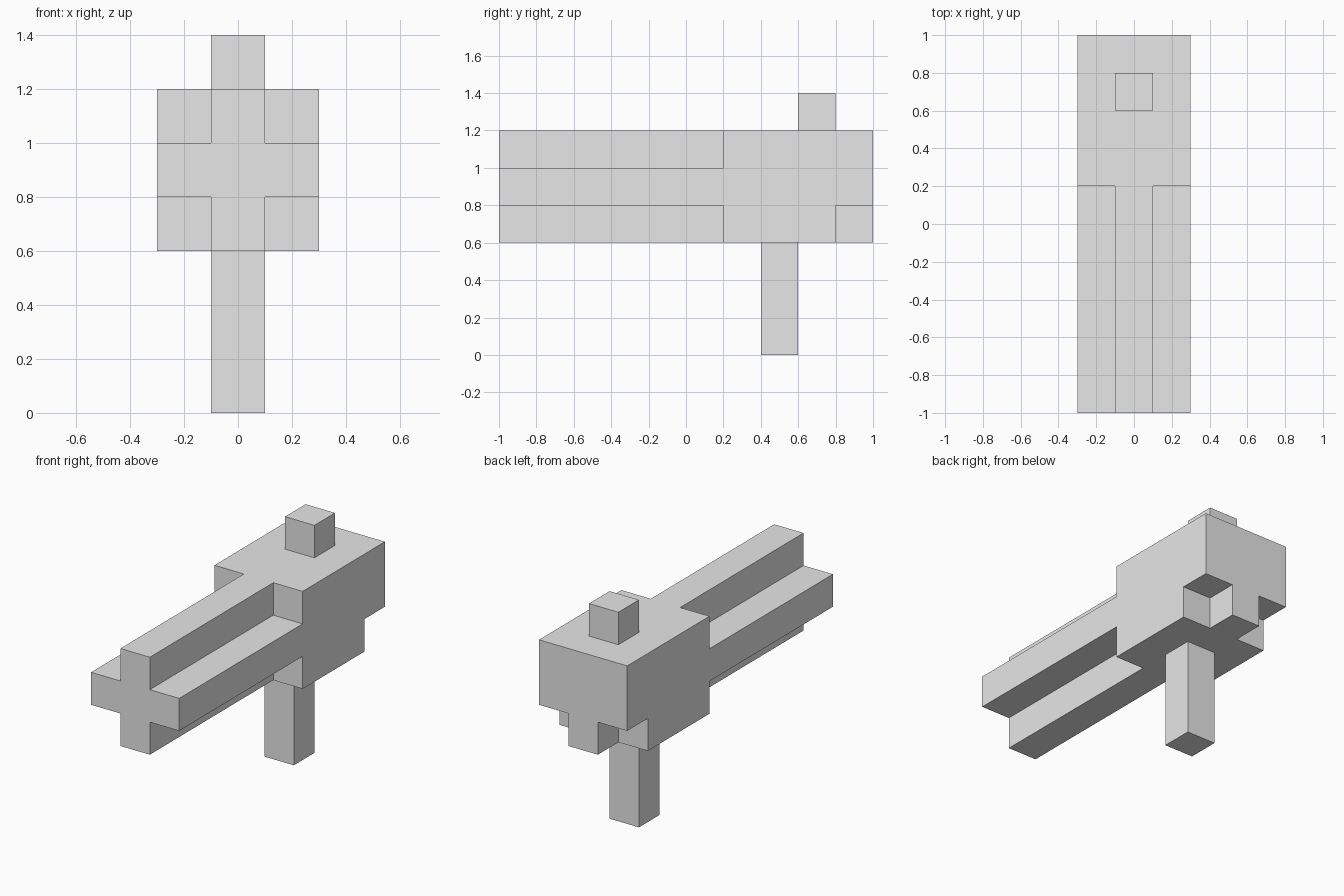
import bpy
import bmesh
from mathutils import Matrix, Vector

cube = bpy.data.objects.get("Cube")
if cube:
    bpy.data.objects.remove(cube, do_unlink=True)

grey = bpy.data.materials.new("plain grey")
grey.use_nodes = True
grey.diffuse_color = (0.8, 0.8, 0.8, 1)
grey.node_tree.nodes["Principled BSDF"].inputs["Base Color"].default_value = (0.8, 0.8, 0.8, 1)


def box(name, low, high):
    """Flat-shaded box between two opposite corners."""
    low, high = Vector(low), Vector(high)
    bm = bmesh.new()
    bmesh.ops.create_cube(bm, size=1, matrix=Matrix.Translation((low + high) / 2)
                          @ Matrix.Diagonal((*(high - low), 1)))
    mesh = bpy.data.meshes.new(name)
    bm.to_mesh(mesh)
    bm.free()
    mesh.materials.append(grey)
    obj = bpy.data.objects.new(name, mesh)
    bpy.context.collection.objects.link(obj)
    return obj


def carve(target, low, high):
    """Cut a box-shaped recess out of the target."""
    cutter = box("cutter", low, high)
    cutter.hide_render = True
    mod = target.modifiers.new("recess", 'BOOLEAN')
    mod.operation = 'DIFFERENCE'
    mod.solver = 'EXACT'
    mod.object = cutter
    bpy.context.view_layer.objects.active = target
    bpy.ops.object.modifier_apply(modifier=mod.name)
    bpy.data.objects.remove(cutter, do_unlink=True)


# Body and cross-shaped barrel in one solid block
body = box("body_and_barrel", (-0.3, -1, 0.6), (0.3, 1, 1.2))
for side in (-1, 1):
    x0, x1 = sorted((side * 0.1, side * 0.5))
    # Upper and lower barrel grooves
    carve(body, (x0, -1.2, 1.0), (x1, 0.2, 1.4))
    carve(body, (x0, -1.2, 0.4), (x1, 0.2, 0.8))
    # Lower rear corner notch
    carve(body, (x0, 0.8, 0.4), (x1, 1.2, 0.8))

# Grip below and sight block above
box("grip", (-0.1, 0.4, 0), (0.1, 0.6, 0.6))
box("sight", (-0.1, 0.6, 1.2), (0.1, 0.8, 1.4))
